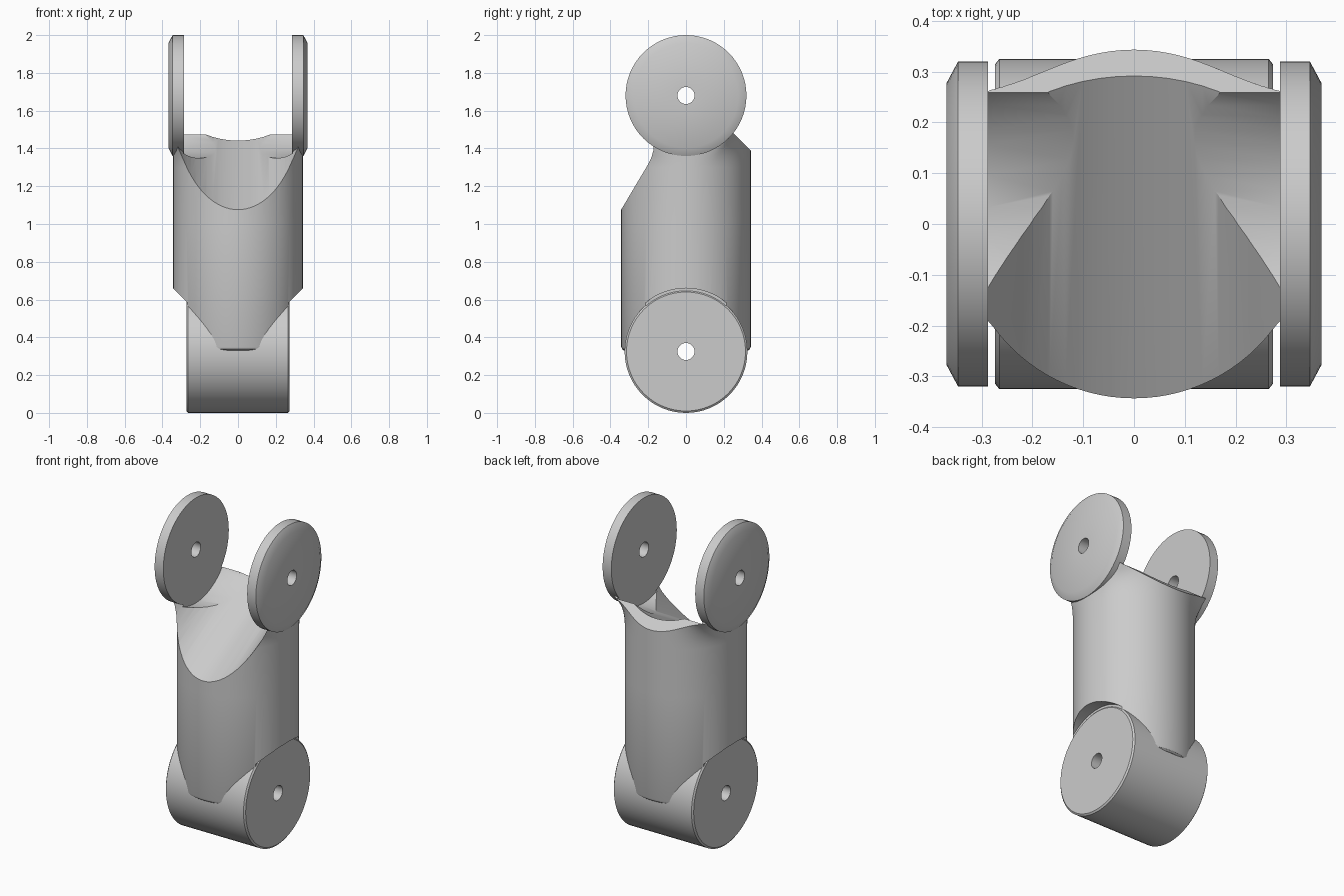
import bpy, bmesh
from math import sin, cos, pi, radians
from mathutils import Matrix, Vector

if "Cube" in bpy.data.objects:
    bpy.data.objects.remove(bpy.data.objects["Cube"])

SEG = 64
LOW_Z, TOP_Z = 0.325, 1.68      # hinge axis heights
BODY_R = 0.343


def make_object(name, rings, wrap):
    """Skin a list of rings; wrap joins last ring to first, otherwise ends are capped."""
    bm = bmesh.new()
    loops = [[bm.verts.new(p) for p in ring] for ring in rings]
    n = len(rings[0])
    pairs = list(zip(loops, loops[1:]))
    if wrap:
        pairs.append((loops[-1], loops[0]))
    else:
        bm.faces.new(loops[0])
        bm.faces.new(loops[-1])
    for a, b in pairs:
        for i in range(n):
            j = (i + 1) % n
            bm.faces.new((a[i], a[j], b[j], b[i]))
    bmesh.ops.recalc_face_normals(bm, faces=bm.faces[:])
    mesh = bpy.data.meshes.new(name)
    bm.to_mesh(mesh)
    bm.free()
    obj = bpy.data.objects.new(name, mesh)
    bpy.context.collection.objects.link(obj)
    return obj


def smooth(obj):
    bpy.ops.object.select_all(action='DESELECT')
    obj.select_set(True)
    bpy.context.view_layer.objects.active = obj
    bpy.ops.object.shade_smooth_by_angle(angle=radians(30))


def lathe_x(name, profile, z, wrap=True):
    """Turn (x, radius) points around a horizontal x axis at height z."""
    rings = [[(x, r * cos(2 * pi * i / SEG), z + r * sin(2 * pi * i / SEG))
              for i in range(SEG)] for x, r in profile]
    return make_object(name, rings, wrap)


def subtract(obj, cutter):
    cutter.hide_render = True
    mod = obj.modifiers.new("cut", 'BOOLEAN')
    mod.operation = 'DIFFERENCE'
    mod.solver = 'EXACT'
    mod.object = cutter
    bpy.context.view_layer.objects.active = obj
    bpy.ops.object.modifier_apply(modifier=mod.name)
    bpy.data.objects.remove(cutter)


# Lower hinge barrel with a through hole
barrel = lathe_x("hinge_barrel", [(-0.273, 0.045), (-0.273, 0.315), (-0.265, 0.325),
                                  (0.265, 0.325), (0.273, 0.315), (0.273, 0.045)], LOW_Z)
smooth(barrel)

# Upper fork discs, chamfered on the outside
for side, label in ((-1, "left"), (1, "right")):
    disc = lathe_x(label + "_fork_disc",
                   [(side * x, r) for x, r in ((0.287, 0.045), (0.287, 0.32), (0.346, 0.32),
                                               (0.369, 0.277), (0.369, 0.045))], TOP_Z)
    smooth(disc)


# Limb body: round column that flares towards the fork discs
def body_ring(z, r):
    w = min(1.1, (max(0, z - 1.3) / 0.17) ** 2)
    ring = []
    for i in range(96):
        a = 2 * pi * i / 96
        c, s = cos(a), sin(a)
        flare = 0.15 * w * c ** 4 * max(-1, min(1, 2.5 * s))
        ring.append((r * c, r * s + flare, z))
    return ring


levels = [(0.33, 0.328), (0.337, 0.338), (0.35, BODY_R)]
levels += [(z, BODY_R) for z in (1.0, 1.3, 1.33, 1.36, 1.39, 1.42, 1.45, 1.48, 1.5)]
body = make_object("limb_body", [body_ring(z, r) for z, r in levels], False)

# Clearance beside the barrel, for the neighbouring fork discs
for side in (-1, 1):
    subtract(body, lathe_x("disc_clearance", [(side * 0.268, 0.335), (side * 0.5, 0.335)],
                           LOW_Z, False))
# Pin hole, barrel seat between the discs
subtract(body, lathe_x("pin_clearance", [(-0.6, 0.046), (0.6, 0.046)], LOW_Z, False))
subtract(body, lathe_x("barrel_seat", [(-0.289, 0.331), (0.289, 0.331)], TOP_Z, False))

# Scoop for the neighbouring limb folded 30 degrees below horizontal
scoop = lathe_x("fold_scoop", [(-1.0, 0.352), (1.0, 0.352)], 0, False)
scoop.data.transform(Matrix.Translation((0, 0, TOP_Z)) @ Matrix.Rotation(radians(30), 4, 'X')
                     @ Matrix.Rotation(radians(90), 4, 'Z'))
subtract(body, scoop)

# Sloping trim along the back rim
trim_mesh = bpy.data.meshes.new("rim_trim")
bm = bmesh.new()
bmesh.ops.create_cube(bm, size=1.0)
bm.transform(Matrix.Translation(Vector((0, 0.343, 1.39)) + Vector((0, 1, 1)).normalized() * 0.5)
             @ Matrix.Rotation(radians(45), 4, 'X'))
bm.to_mesh(trim_mesh)
bm.free()
trim = bpy.data.objects.new("rim_trim", trim_mesh)
bpy.context.collection.objects.link(trim)
subtract(body, trim)
smooth(body)
